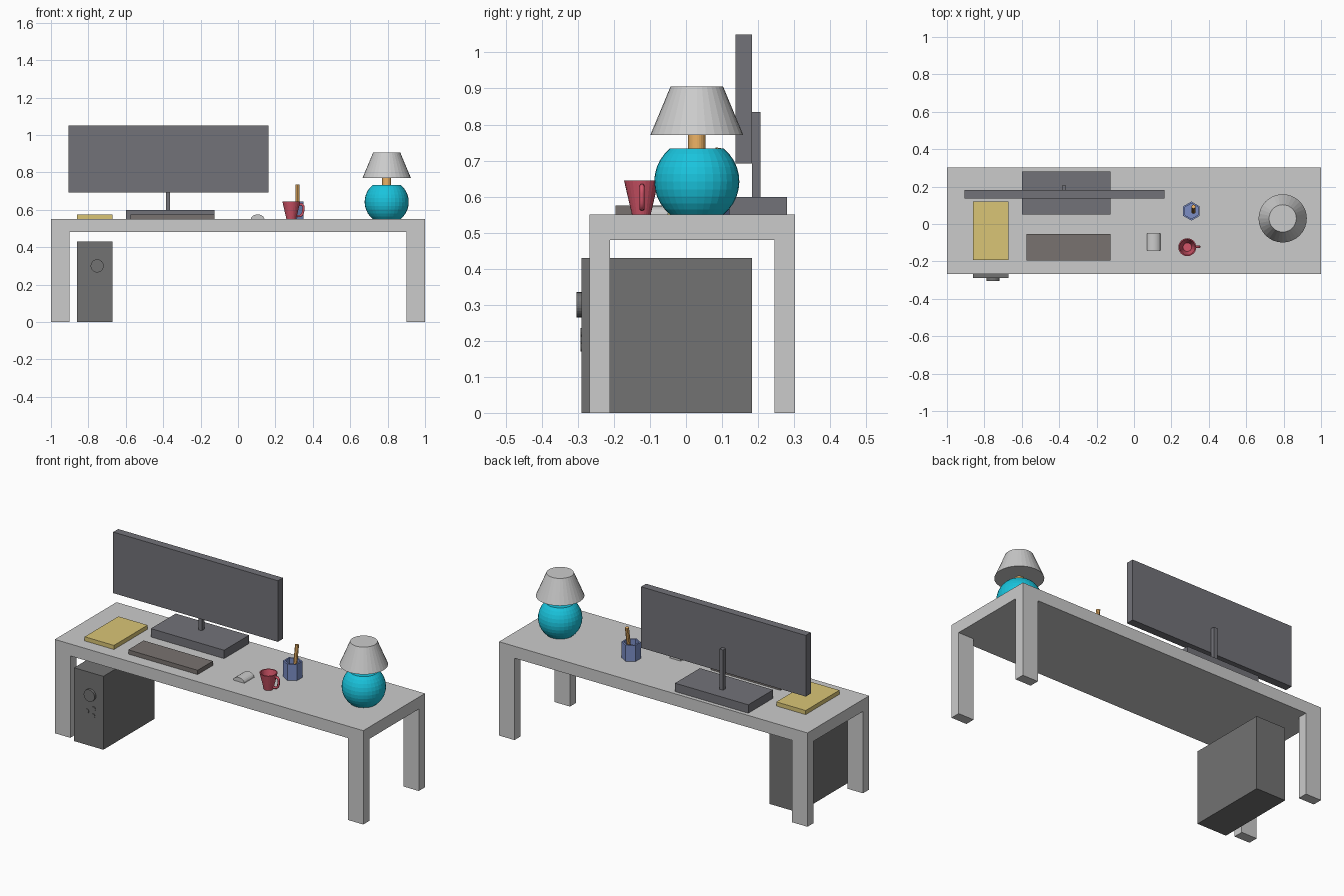
import bpy, bmesh, math
from mathutils import Vector, Matrix

if "Cube" in bpy.data.objects:
    bpy.data.objects.remove(bpy.data.objects["Cube"])

def material(name, rgb):
    m = bpy.data.materials.new(name)
    m.diffuse_color = (*rgb, 1)
    m.use_nodes = True
    m.node_tree.nodes["Principled BSDF"].inputs["Base Color"].default_value = m.diffuse_color
    return m

dark = material("charcoal", (0.17, 0.17, 0.17))
slate = material("slate", (0.17, 0.17, 0.19))
brown = material("dark_brown", (0.19, 0.17, 0.16))
gold = material("gold", (0.70, 0.56, 0.18))
red = material("red", (0.65, 0.09, 0.14))
blue = material("blue", (0.20, 0.27, 0.56))
wood = material("wood", (0.85, 0.45, 0.13))
teal = material("teal", (0.01, 0.55, 0.72))

def finish(name, bm, mat=None):
    bmesh.ops.recalc_face_normals(bm, faces=bm.faces)
    me = bpy.data.meshes.new(name)
    bm.to_mesh(me)
    bm.free()
    ob = bpy.data.objects.new(name, me)
    bpy.context.collection.objects.link(ob)
    if mat:
        me.materials.append(mat)
    return ob

def box_mesh(x, y, z):
    bm = bmesh.new()
    bmesh.ops.create_cube(bm, size=1)
    lo, hi = Vector((x[0], y[0], z[0])), Vector((x[1], y[1], z[1]))
    for v in bm.verts:
        v.co = (lo + hi) / 2 + v.co * (hi - lo)
    return bm

def box(name, x, y, z, mat=None):
    return finish(name, box_mesh(x, y, z), mat)

def lathe(name, profile, seg, loc, mat=None, phase=0.0, rot=None):
    """Revolve (radius, height) points about z, capping both ends."""
    bm = bmesh.new()
    rings = []
    for r, h in profile:
        angs = [phase + 2 * math.pi * i / seg for i in range(seg)]
        rings.append([bm.verts.new((r * math.cos(a), r * math.sin(a), h)) for a in angs])
    for a, b in zip(rings, rings[1:]):
        for i in range(seg):
            j = (i + 1) % seg
            bm.faces.new((a[i], a[j], b[j], b[i]))
    bm.faces.new(rings[0])
    bm.faces.new(rings[-1])
    ob = finish(name, bm, mat)
    ob.matrix_world = Matrix.Translation(loc) @ (rot or Matrix())
    return ob

TOP = 0.55

# Desk: slab cut into a grid, corner cells extruded down as legs
bm = box_mesh((-1, 1), (-0.268, 0.303), (0.48, TOP))
for co, no in (((-0.9, 0, 0), (1, 0, 0)), ((0.9, 0, 0), (1, 0, 0)),
               ((0, -0.211, 0), (0, 1, 0)), ((0, 0.246, 0), (0, 1, 0))):
    bmesh.ops.bisect_plane(bm, geom=bm.verts[:] + bm.edges[:] + bm.faces[:],
                           plane_co=co, plane_no=no)
bm.normal_update()
corners = []
for f in bm.faces:
    c = f.calc_center_median()
    if f.normal.z < -0.9 and abs(c.x) > 0.9 and abs(c.y - 0.0175) > 0.2285:
        corners.append(f)
for f in corners:
    new = bmesh.ops.extrude_discrete_faces(bm, faces=[f])["faces"][0]
    for v in new.verts:
        v.co.z = 0
finish("desk", bm)

# Computer tower with dial and small buttons
box("computer_tower", (-0.86, -0.67), (-0.29, 0.183), (0, 0.43), dark)
forward = Matrix.Rotation(math.pi / 2, 4, 'X')
lathe("tower_dial", [(0.035, -0.005), (0.035, 0.014)], 24, (-0.753, -0.29, 0.30), dark, rot=forward)
for x, z in ((-0.732, 0.224), (-0.775, 0.20), (-0.735, 0.182)):
    lathe("tower_button", [(0.012, -0.005), (0.012, 0.003)], 16, (x, -0.29, z), dark, rot=forward)

# Monitor
box("monitor_screen", (-0.905, 0.163), (0.137, 0.183), (0.692, 1.05), slate)
box("monitor_post", (-0.385, -0.363), (0.183, 0.207), (0.59, 0.835), slate)
box("monitor_base", (-0.60, -0.125), (0.05, 0.28), (TOP, 0.599), slate)

# Keyboard and notebook
box("keyboard", (-0.575, -0.125), (-0.195, -0.053), (TOP, 0.575), brown)
box("notebook", (-0.86, -0.67), (-0.192, 0.12), (TOP, 0.574), gold)

# Mouse: half-round profile extruded along y
bm = bmesh.new()
arc = [(0.105 - 0.036 * math.cos(math.pi * i / 10), TOP + 0.025 * math.sin(math.pi * i / 10))
       for i in range(11)]
face = bm.faces.new([bm.verts.new((x, -0.143, z)) for x, z in arc])
ext = bmesh.ops.extrude_face_region(bm, geom=[face])
bmesh.ops.translate(bm, vec=(0, 0.093, 0),
                    verts=[g for g in ext["geom"] if isinstance(g, bmesh.types.BMVert)])
if face.is_valid and len(bm.faces) < 13:
    bm.faces.new([v for v in bm.verts if v.co.y < -0.14])
finish("mouse", bm)

# Mug with bent handle
lathe("mug", [(0.026, 0), (0.048, 0.095), (0.042, 0.095), (0.023, 0.012)], 24,
      (0.285, -0.124, TOP), red)
cu = bpy.data.curves.new("mug_handle", 'CURVE')
cu.dimensions = '3D'
cu.bevel_depth = 0.007
cu.bevel_resolution = 1
cu.resolution_u = 4
cu.use_fill_caps = True
path = [(0.325, 0.628), (0.344, 0.627), (0.349, 0.60), (0.338, 0.57), (0.315, 0.566)]
sp = cu.splines.new('BEZIER')
sp.bezier_points.add(len(path) - 1)
for p, (x, z) in zip(sp.bezier_points, path):
    p.co = (x, -0.122, z)
    p.handle_left_type = p.handle_right_type = 'AUTO'
cu.materials.append(red)
bpy.context.collection.objects.link(bpy.data.objects.new("mug_handle", cu))

# Hexagonal pencil cup and leaning pencil
lathe("pencil_cup", [(0.051, 0), (0.051, 0.095), (0.041, 0.095), (0.041, 0.01)], 6,
      (0.307, 0.069, TOP), blue, phase=math.pi / 2)
lathe("pencil", [(0.011, 0), (0.011, 0.172)], 8, (0.318, 0.066, 0.565), wood,
      rot=Matrix.Rotation(math.radians(-9), 4, 'X'))

# Lamp: truncated sphere, neck and tapered shade
LX, LY, R, CZ = 0.795, 0.03, 0.118, 0.642
a0, a1 = math.asin((TOP - CZ) / R), math.asin((0.733 - CZ) / R)
angs = [a0 + (a1 - a0) * i / 10 for i in range(11)]
lathe("lamp_body", [(R * math.cos(a), CZ + R * math.sin(a)) for a in angs], 32, (LX, LY, 0), teal)
lathe("lamp_neck", [(0.024, 0.725), (0.024, 0.78)], 24, (LX, LY, 0), wood)
lathe("lamp_shade", [(0.129, 0.771), (0.073, 0.905)], 32, (LX, LY, 0))
